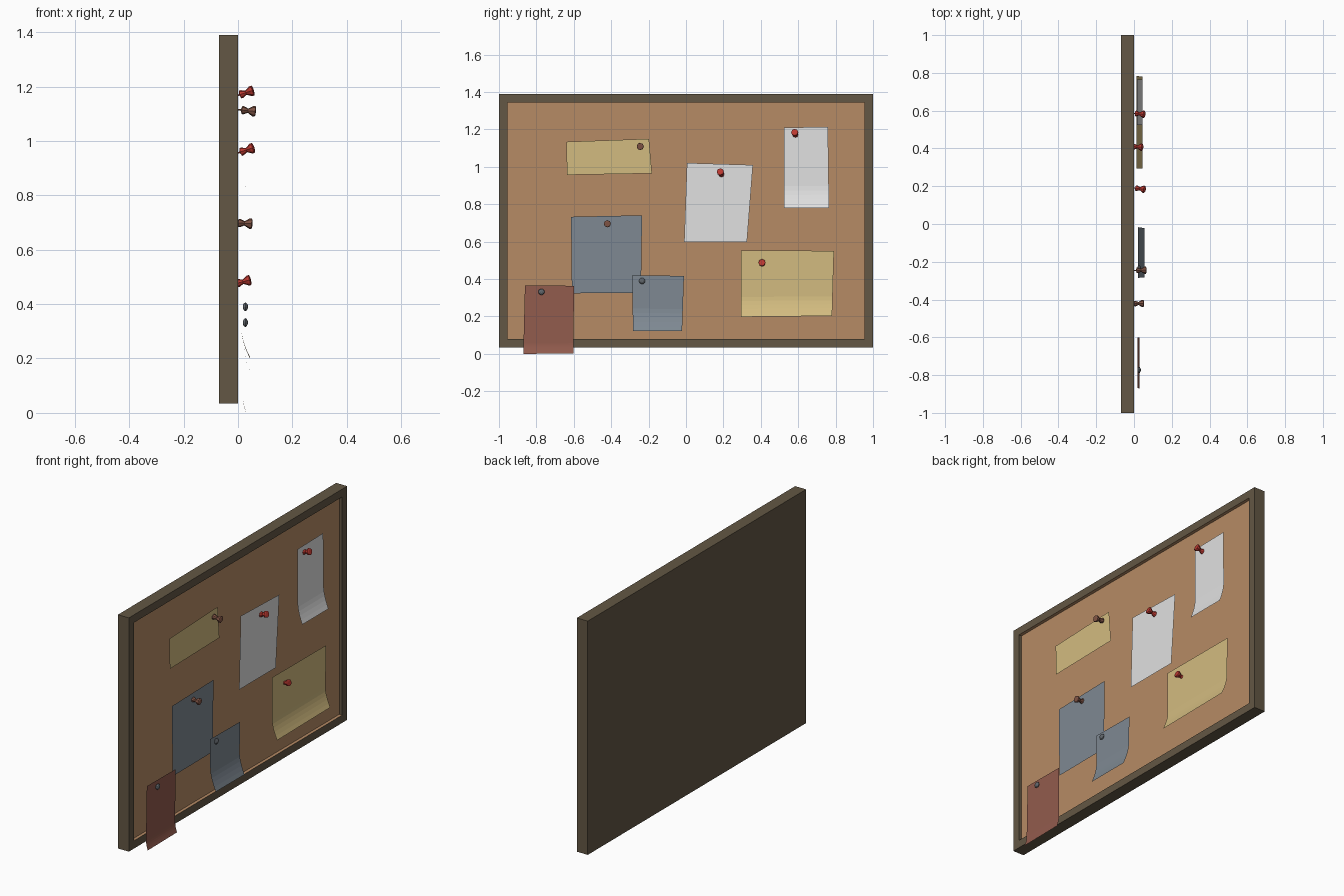
import bpy, bmesh, math
from mathutils import Vector, Matrix

if "Cube" in bpy.data.objects:
    bpy.data.objects.remove(bpy.data.objects["Cube"])


def mat(name, rgb):
    m = bpy.data.materials.new(name)
    m.diffuse_color = (*rgb, 1)
    m.use_nodes = True
    m.node_tree.nodes["Principled BSDF"].inputs["Base Color"].default_value = m.diffuse_color
    return m


FRAME = mat("dark_wood", (.125, .095, .058))
CORK = mat("cork", (.47, .26, .13))
WHITE = mat("white_paper", (.75, .75, .75))
YELLOW = mat("yellow_paper", (.65, .50, .215))
BLUE = mat("blue_paper", (.21, .25, .29))
RED = mat("red_paper", (.29, .106, .075))
PIN_RED = mat("pin_red", (.50, .04, .03))
PIN_BROWN = mat("pin_brown", (.22, .09, .06))
PIN_GREY = mat("pin_grey", (.12, .135, .15))


def finish(name, bm, *mats):
    me = bpy.data.meshes.new(name)
    bm.to_mesh(me)
    bm.free()
    for m in mats:
        me.materials.append(m)
    ob = bpy.data.objects.new(name, me)
    bpy.context.collection.objects.link(ob)
    return ob


# Board: a slab whose front is inset and pushed in to make the cork recess
DEPTH = .018
bm = bmesh.new()
bmesh.ops.create_cube(bm, size=1, matrix=Matrix.Translation((-.035, 0, .7125))
                      @ Matrix.Diagonal((.07, 2, 1.355, 1)))
front = max(bm.faces, key=lambda f: f.calc_center_median().x)
bmesh.ops.inset_individual(bm, faces=[front], thickness=.064)
rim = list(front.edges)
res = bmesh.ops.extrude_discrete_faces(bm, faces=[front])
floor = res["faces"][0]
bmesh.ops.translate(bm, verts=floor.verts, vec=(-DEPTH, 0, 0))
for f in bm.faces:
    c = f.calc_center_median()
    if abs(c.y) < .95 and .08 < c.z < 1.345 and -.05 < c.x < -.001:
        f.material_index = 1
finish("cork_board", bm, FRAME, CORK)


# Paper sheets: corners are (y, z) top left, top right, bottom right, bottom left
def paper(name, material, tl, tr, br, bl, x, curl=0, reach=0):
    """curl = fraction of the height that bends, reach = how far it bends out"""
    rows = [0] + ([1 - curl + curl * i / 5 for i in range(6)] if curl else [1])
    bm = bmesh.new()
    prev = None
    for t in rows:
        bend = max(0, (t - 1 + curl) / curl) if curl else 0
        px = x + reach * bend ** 1.6
        pair = []
        for a, b in ((tl, bl), (tr, br)):
            p = Vector(a).lerp(Vector(b), t)
            pair.append(bm.verts.new((px, p.x, p.y)))
        if prev:
            bm.faces.new((prev[0], pair[0], pair[1], prev[1]))
        prev = pair
    finish(name, bm, material)


paper("yellow_note", YELLOW, (-.64, 1.134), (-.198, 1.15), (-.182, .965), (-.636, .957), .008)
paper("white_sheet", WHITE, (.005, 1.021), (.358, 1.01), (.326, .599), (-.01, .599), .014)
paper("white_curled_sheet", WHITE, (.524, 1.21), (.759, 1.214), (.765, .781), (.524, .781), .015, .27, .03)
paper("blue_sheet", BLUE, (-.615, .733), (-.235, .741), (-.241, .326), (-.61, .324), .007)
paper("blue_curled_note", BLUE, (-.289, .42), (-.011, .417), (-.021, .123), (-.283, .123), .022, .4, .034)
paper("yellow_curled_sheet", YELLOW, (.294, .553), (.791, .551), (.781, .203), (.294, .198), .012, .3, .033)
paper("red_card", RED, (-.861, .366), (-.599, .364), (-.602, .003), (-.87, 0), .018, .15, .012)


# Turned profile (distance, radius) along an axis from a base point
def lathe(name, material, profile, base, axis, sides=8):
    bm = bmesh.new()
    rot = Vector(axis).to_track_quat('Z', 'Y').to_matrix()
    rings = []
    for d, r in profile:
        rings.append([bm.verts.new(Vector(base) + rot @ Vector(
            (r * math.cos(math.tau * i / sides), r * math.sin(math.tau * i / sides), d)))
            for i in range(sides)])
    for a, b in zip(rings, rings[1:]):
        for i in range(sides):
            j = (i + 1) % sides
            bm.faces.new((a[i], a[j], b[j], b[i]))
    bm.faces.new(rings[0][::-1])
    bm.faces.new(rings[-1])
    finish(name, bm, material)


# Push pins: needle, collar, waist and flared head
PIN = [(0, .002), (.024, .003), (.028, .015), (.034, .015), (.05, .008),
       (.068, .019), (.076, .019), (.079, .014)]
for i, (m, x, y, z, dy, dz) in enumerate((
        (PIN_RED, -.018, .588, 1.162, -.10, .32),
        (PIN_BROWN, -.013, -.246, 1.116, .02, -.10),
        (PIN_RED, -.016, .194, .951, -.15, .32),
        (PIN_BROWN, -.026, -.422, .700, .02, -.06),
        (PIN_RED, -.030, .412, .470, -.08, .25))):
    lathe(f"push_pin_{i + 1}", m, PIN, (x, y, z), (1, dy, dz))

# Round tacks: flattened domes
TACK = [(-.009, .006), (-.005, .014), (0, .017), (.005, .014), (.009, .006)]
lathe("round_tack_1", PIN_GREY, TACK, (.027, -.235, .39), (1, 0, 0), 10)
lathe("round_tack_2", PIN_GREY, TACK, (.027, -.773, .332), (1, 0, 0), 10)
